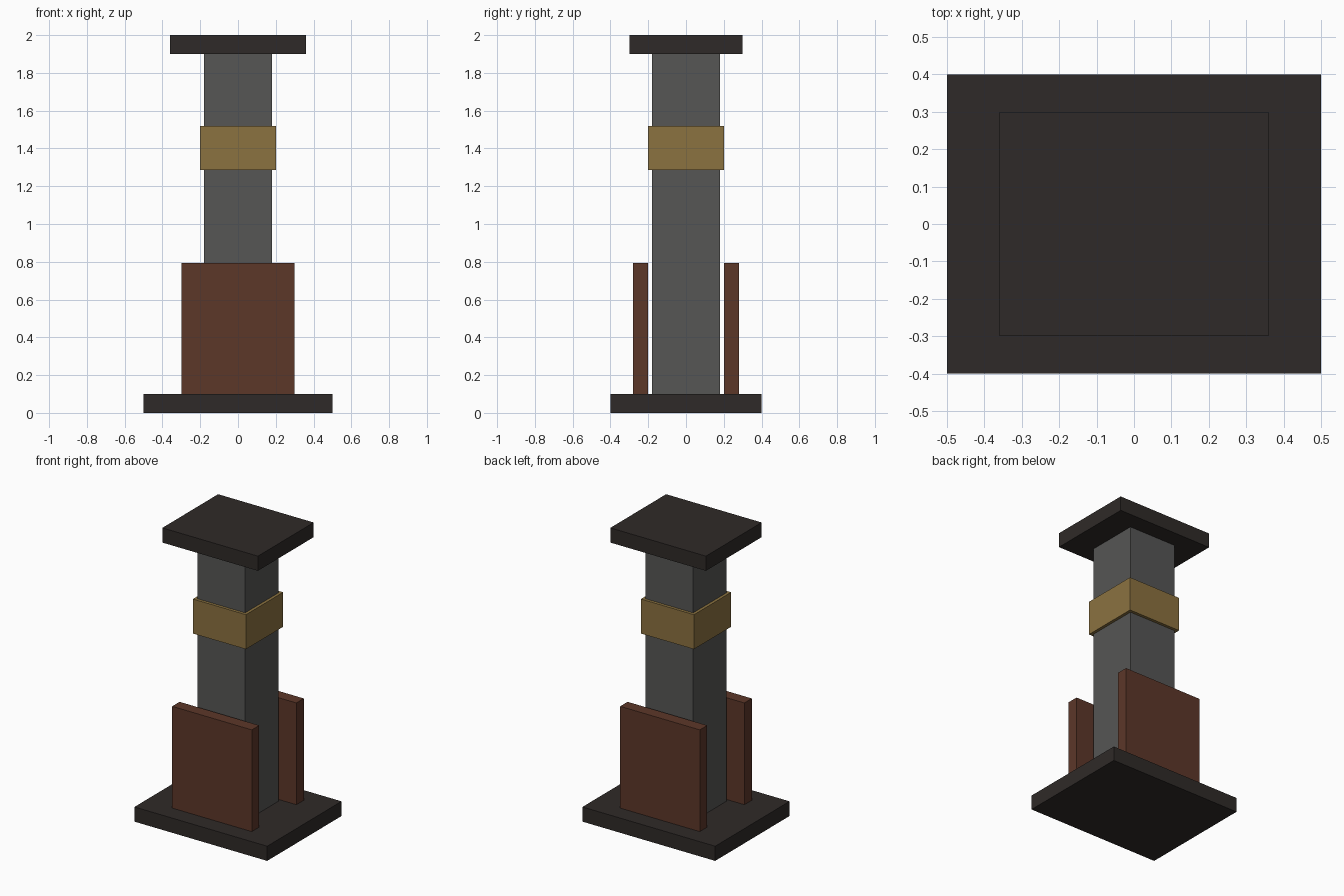
import bpy

if "Cube" in bpy.data.objects:
    bpy.data.objects.remove(bpy.data.objects["Cube"])


def material(name, rgb):
    mat = bpy.data.materials.new(name)
    mat.diffuse_color = (*rgb, 1)
    mat.use_nodes = True
    mat.node_tree.nodes["Principled BSDF"].inputs["Base Color"].default_value = mat.diffuse_color
    return mat


def box(name, x, y, z, mat):
    """Box from (min, max) ranges on each axis."""
    ranges = (x, y, z)
    bpy.ops.mesh.primitive_cube_add(size=1, location=[(a + b) / 2 for a, b in ranges])
    obj = bpy.context.object
    obj.name = name
    obj.scale = [b - a for a, b in ranges]
    bpy.ops.object.transform_apply(location=False, rotation=False, scale=True)
    obj.data.materials.append(mat)
    return obj


dark = material("dark_iron", (0.028, 0.023, 0.021))
steel = material("steel", (0.093, 0.093, 0.09))
brass = material("brass", (0.26, 0.168, 0.051))
rust = material("rust", (0.107, 0.038, 0.022))

# Base slab, column and cap
box("base", (-0.5, 0.5), (-0.4, 0.4), (0, 0.1), dark)
box("column", (-0.18, 0.18), (-0.18, 0.18), (0.1, 1.9), steel)
box("cap", (-0.36, 0.36), (-0.3, 0.3), (1.9, 2.0), dark)

# Band around the column
box("band", (-0.2, 0.2), (-0.2, 0.2), (1.285, 1.52), brass)

# Upright plates in front of and behind the column
for side, y in (("front", (-0.28, -0.2)), ("back", (0.2, 0.28))):
    box(f"{side}_plate", (-0.3, 0.3), y, (0.1, 0.793), rust)
